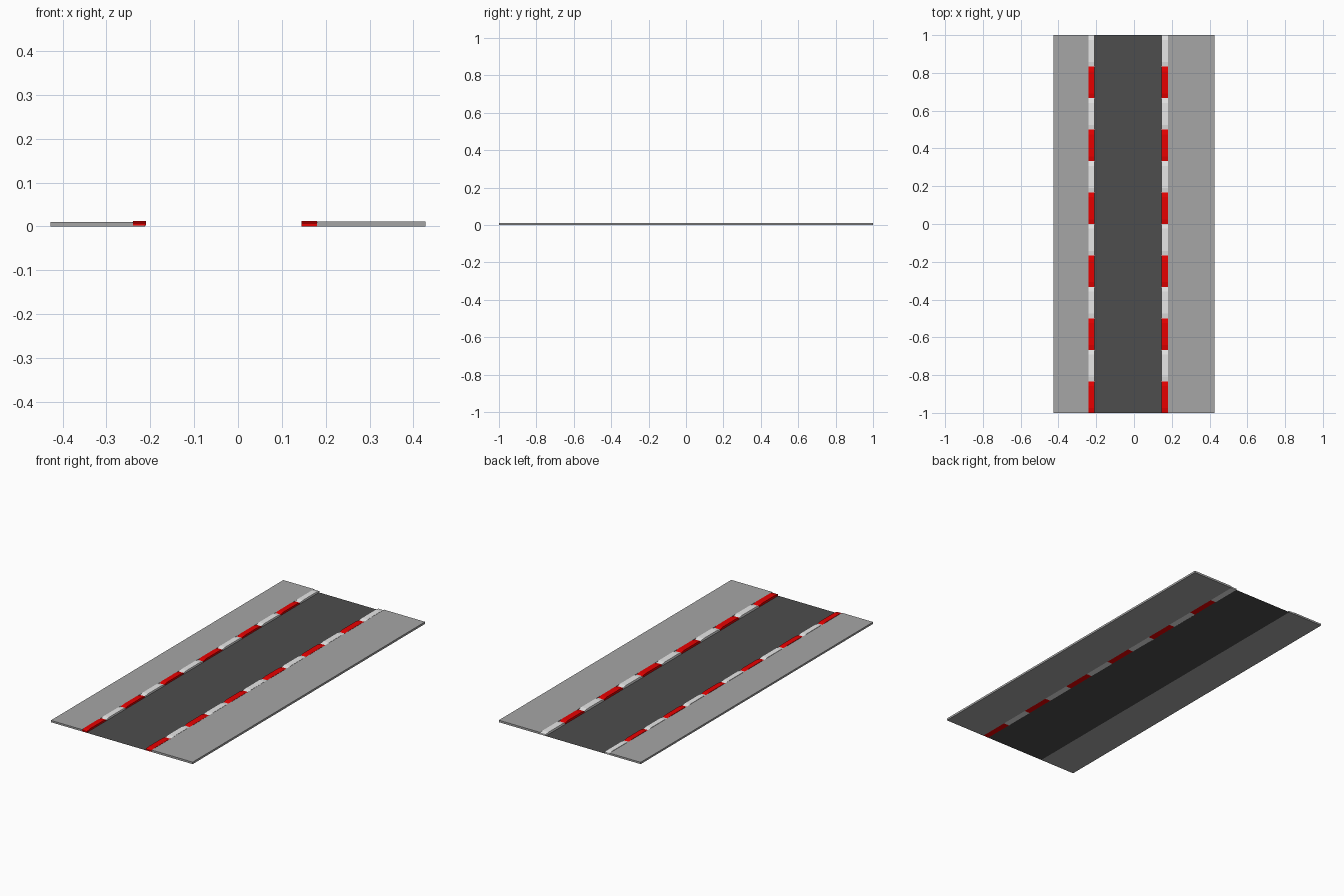
import bpy

if "Cube" in bpy.data.objects:
    bpy.data.objects.remove(bpy.data.objects["Cube"])


def material(name, rgb):
    m = bpy.data.materials.new(name)
    m.diffuse_color = (*rgb, 1)
    m.use_nodes = True
    m.node_tree.nodes["Principled BSDF"].inputs["Base Color"].default_value = m.diffuse_color
    return m


ROAD = material("asphalt", (0.075, 0.075, 0.075))
PAVE = material("pavement_grey", (0.38, 0.38, 0.38))
RED = material("kerb_red", (0.8, 0.0, 0.0))
WHITE = material("kerb_white", (0.8, 0.8, 0.8))


def make(name, verts, faces, mat):
    me = bpy.data.meshes.new(name)
    me.from_pydata(verts, [], faces)
    me.materials.append(mat)
    ob = bpy.data.objects.new(name, me)
    bpy.context.collection.objects.link(ob)
    return ob


def prism(name, section, mat, y0=-1.0, y1=1.0):
    """Extrude an x-z section (counter-clockwise from the front) along y."""
    n = len(section)
    verts = [(x, y, z) for y in (y0, y1) for x, z in section]
    faces = [tuple(range(n)), tuple(reversed(range(n, 2 * n)))]
    faces += [(i, i + n, (i + 1) % n + n, (i + 1) % n) for i in range(n)]
    return make(name, verts, faces, mat)


def kerb(name, x0, x1, z0, y0, y1, mat):
    """Kerb stone whose top slopes down at both ends."""
    top, low, slope = 0.012, 0.0075, 0.025
    side = [(y0, z0), (y1, z0), (y1, low), (y1 - slope, top),
            (y0 + slope, top), (y0, low)]
    n = len(side)
    verts = [(x, y, z) for x in (x0, x1) for y, z in side]
    faces = [tuple(reversed(range(n))), tuple(range(n, 2 * n))]
    faces += [(i, (i + 1) % n, (i + 1) % n + n, i + n) for i in range(n)]
    return make(name, verts, faces, mat)


# Road surface: a single flat sheet
make("road", [(-0.212, -1, 0), (0.147, -1, 0), (0.147, 1, 0), (-0.212, 1, 0)],
     [(0, 1, 2, 3)], ROAD)

# Pavements; the left one has a thin ledge under its kerb
prism("left_pavement", [(-0.427, 0), (-0.212, 0), (-0.212, 0.002),
                        (-0.24, 0.002), (-0.24, 0.01), (-0.427, 0.01)], PAVE)
prism("right_pavement", [(0.18, 0), (0.427, 0), (0.427, 0.011),
                         (0.18, 0.011)], PAVE)

# Alternating red and white kerb stones
COUNT = 12
step = 2 / COUNT
for i in range(COUNT):
    y = -1 + i * step
    mat = WHITE if i % 2 else RED
    kerb(f"left_kerb_{i + 1}", -0.24, -0.21, 0.002, y, y + step, mat)
    kerb(f"right_kerb_{i + 1}", 0.145, 0.18, 0.0, y, y + step, mat)
